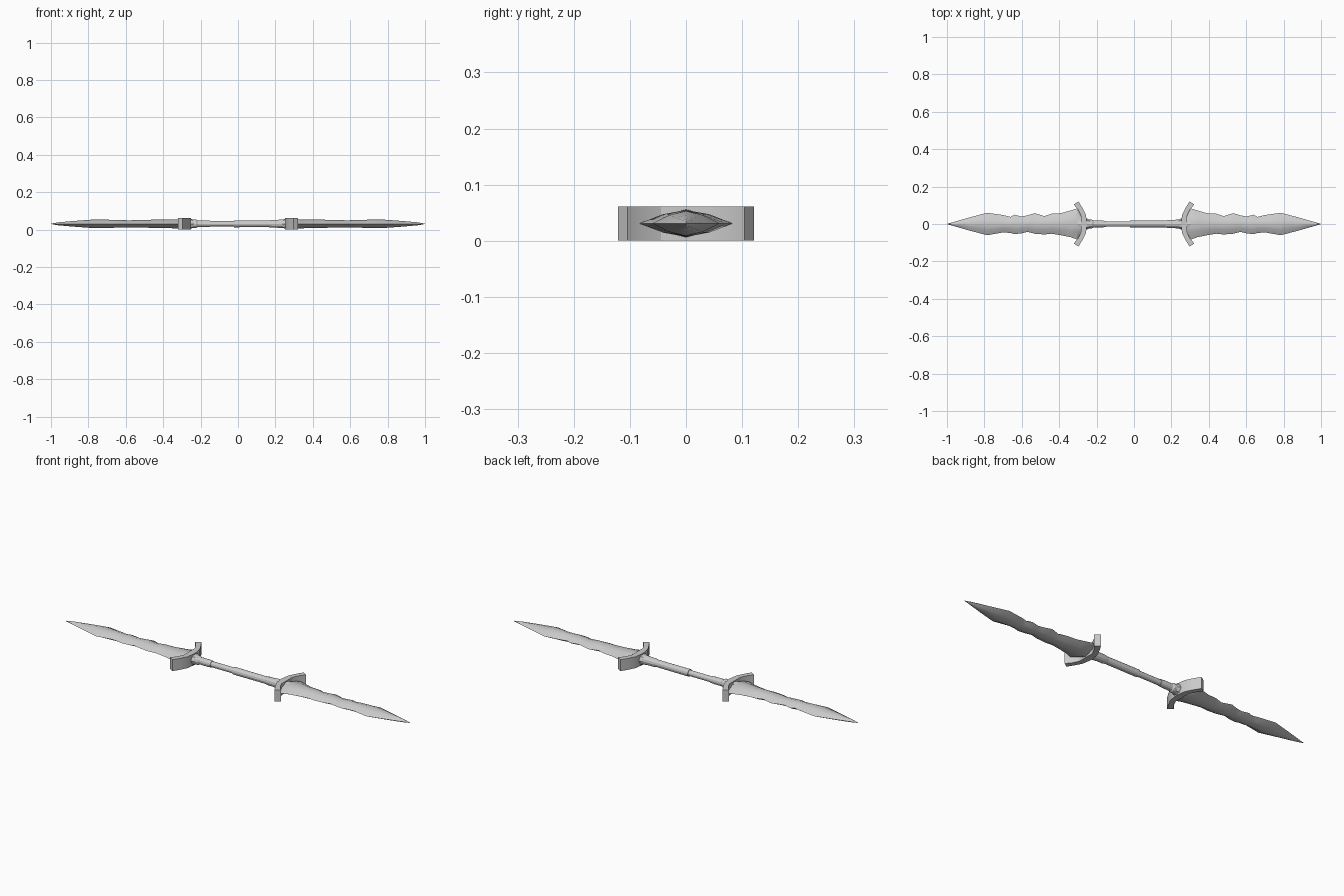
import bpy, bmesh, math

if "Cube" in bpy.data.objects:
    bpy.data.objects.remove(bpy.data.objects["Cube"])

ZC = 0.031
steel = bpy.data.materials.new("pale_grey_steel")
steel.diffuse_color = (0.6, 0.6, 0.6, 1)
steel.use_nodes = True
steel.node_tree.nodes["Principled BSDF"].inputs["Base Color"].default_value = steel.diffuse_color


def finish(name, verts, faces, mirror=None, angle=25):
    me = bpy.data.meshes.new(name)
    me.from_pydata(verts, [], faces)
    bm = bmesh.new()
    bm.from_mesh(me)
    bmesh.ops.remove_doubles(bm, verts=bm.verts, dist=1e-5)
    bmesh.ops.recalc_face_normals(bm, faces=bm.faces)
    bm.to_mesh(me)
    bm.free()
    me.materials.append(steel)
    ob = bpy.data.objects.new(name, me)
    bpy.context.collection.objects.link(ob)
    if mirror:
        m = ob.modifiers.new("mirror", 'MIRROR')
        m.use_axis = mirror
    bpy.context.view_layer.objects.active = ob
    ob.select_set(True)
    bpy.ops.object.shade_smooth_by_angle(angle=math.radians(angle))
    ob.select_set(False)
    return ob


def loft(name, rings, **kw):
    n = len(rings[0])
    verts = [p for r in rings for p in r]
    faces = [(i * n + k, i * n + (k + 1) % n, (i + 1) * n + (k + 1) % n, (i + 1) * n + k)
             for i in range(len(rings) - 1) for k in range(n)]
    faces += [tuple(range(n))[::-1], tuple(range(len(verts) - n, len(verts)))]
    return finish(name, verts, faces, **kw)


def blade_ring(x, top, bot, h):
    # lens-shaped section with sharp edges and a central ridge
    pts = [(top, 0), (top * .5, .68), (0, 1), (-bot * .5, .68),
           (-bot, 0), (-bot * .5, -.68), (0, -1), (top * .5, -.68)]
    return [(x, y, ZC + z * h) for y, z in pts]


# Weathered blades: x, upper edge, lower edge, half thickness
blade = [(.27, .03, .03, .022), (.305, .083, .083, .024), (.34, .072, .07, .024),
         (.39, .058, .060, .023), (.44, .055, .052, .023), (.48, .042, .056, .021),
         (.53, .058, .052, .021), (.57, .046, .042, .019), (.60, .040, .050, .019),
         (.64, .050, .054, .021), (.66, .038, .048, .021), (.70, .048, .045, .022),
         (.785, .060, .060, .022), (.88, .035, .035, .015), (.96, .012, .012, .008),
         (1.0, .0008, .0008, .001)]
loft("blades", [blade_ring(*s) for s in blade], mirror=(True, False, False), angle=35)

# Bowed crossguards: full-height bands, tips swept toward the blades
half = [(.284, 0), (.284, .045), (.30, .078), (.322, .104), (.297, .121),
        (.277, .088), (.258, .052), (.25, 0)]
outline = half + [(x, -y) for x, y in half[-2:0:-1]]
loft("crossguards", [[(x, y, z) for x, y in outline] for z in (0.001, 0.061)],
     mirror=(True, False, False))

# Raised ridge block in the middle of each guard
loft("guard_bosses", [[(x, y * s, ZC + z * s) for y, z in
                       ((.03, 0), (.02, .022), (0, .027), (-.02, .022),
                        (-.03, 0), (-.02, -.022), (0, -.027), (.02, -.022))]
                      for x, s in ((.235, .75), (.25, .95), (.30, .9), (.37, .75))],
     mirror=(True, False, False))


def turned(name, profile, sides=12):
    rings = [[(x, r * math.cos(2 * math.pi * k / sides),
               ZC + r * math.sin(2 * math.pi * k / sides)) for k in range(sides)]
             for x, r in profile]
    return loft(name, rings)


# Handle: slimmer left half fits into a thicker right sleeve
turned("left_handle", [(-.25, .017), (-.15, .017), (-.15, .0145), (0, .0145)])
turned("right_sleeve", [(-.022, .0185), (.10, .018), (.19, .018), (.25, .017)])
turned("left_collar", [(-.26, .023), (-.225, .023), (-.215, .018), (-.17, .018), (-.155, .0165)])
turned("right_collar", [(.165, .018), (.18, .021), (.21, .021), (.225, .023), (.26, .023)])
